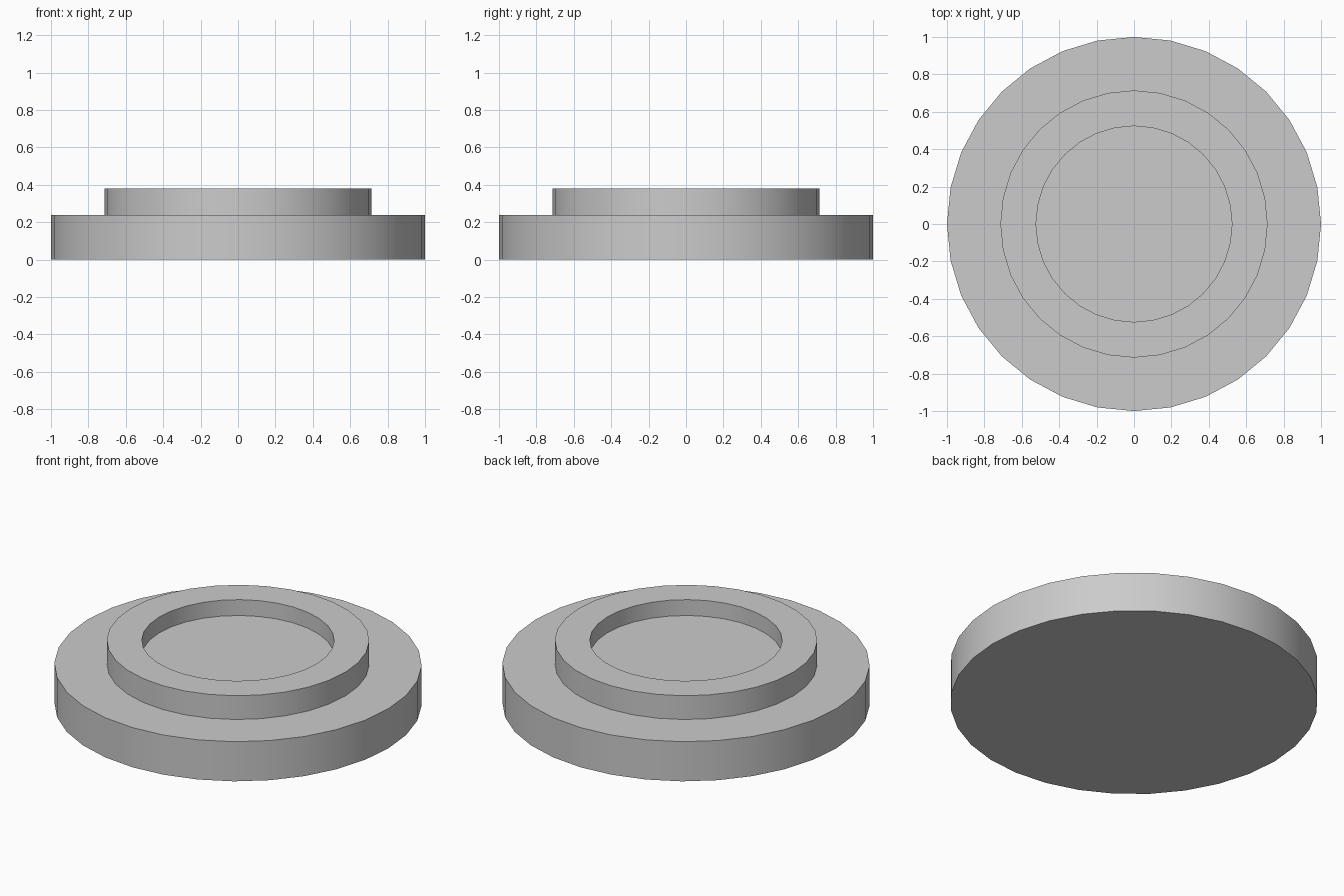
import bpy
import bmesh
import math

if "Cube" in bpy.data.objects:
    bpy.data.objects.remove(bpy.data.objects["Cube"])

SIDES = 32
UNIT = 1 / 21  # all sizes are whole multiples of this module

grey = bpy.data.materials.new("light grey")
grey.use_nodes = True
colour = (0.6, 0.6, 0.6, 1)
grey.diffuse_color = colour
grey.node_tree.nodes["Principled BSDF"].inputs["Base Color"].default_value = colour


def lathe(name, profile):
    """Turn a profile of (radius, height) steps into a closed round solid."""
    bm = bmesh.new()
    rings = []
    for r, z in profile:
        rings.append([bm.verts.new((r * UNIT * math.cos(math.tau * i / SIDES),
                                    r * UNIT * math.sin(math.tau * i / SIDES),
                                    z * UNIT)) for i in range(SIDES)])
    for low, high in zip(rings, rings[1:]):
        for i in range(SIDES):
            j = (i + 1) % SIDES
            bm.faces.new((low[i], low[j], high[j], high[i]))
    # Flat caps close the underside and the recess floor
    bm.faces.new(rings[0][::-1])
    bm.faces.new(rings[-1])
    bmesh.ops.recalc_face_normals(bm, faces=bm.faces[:])
    mesh = bpy.data.meshes.new(name)
    bm.to_mesh(mesh)
    bm.free()
    mesh.materials.append(grey)
    obj = bpy.data.objects.new(name, mesh)
    bpy.context.collection.objects.link(obj)
    bpy.ops.object.select_all(action="DESELECT")
    obj.select_set(True)
    bpy.context.view_layer.objects.active = obj
    bpy.ops.object.shade_smooth_by_angle(angle=math.radians(30))
    return obj


# Wide base disc, raised collar and shallow recess in one stepped solid
lathe("stepped_disc", [(21, 0), (21, 5), (15, 5), (15, 8), (11, 8), (11, 6)])
